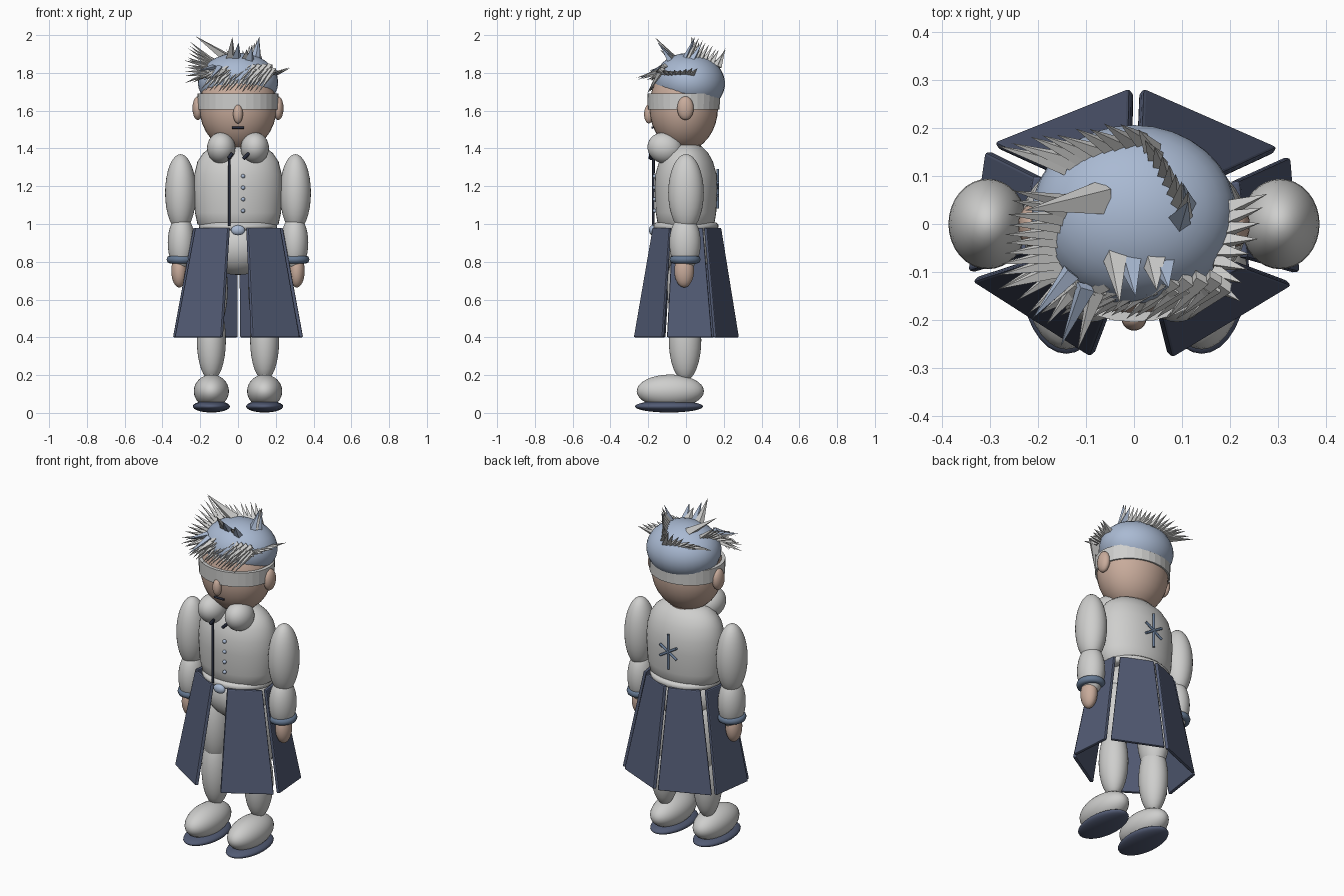
import bpy, bmesh, math, random
from mathutils import Vector

random.seed(4)


def material(name, rgb):
    m = bpy.data.materials.new(name)
    m.diffuse_color = (*rgb, 1)
    return m


CLOTH = material("pale grey", (0.62, 0.62, 0.61))
SKIN = material("skin", (0.58, 0.41, 0.33))
NAVY = material("navy", (0.085, 0.105, 0.175))
HAIR = material("ice blue", (0.40, 0.49, 0.65))
DARK = material("near black", (0.02, 0.025, 0.045))
STEEL = material("steel blue", (0.13, 0.19, 0.29))


def finish(bm, name, mat, angle=None):
    bmesh.ops.recalc_face_normals(bm, faces=bm.faces)
    me = bpy.data.meshes.new(name)
    bm.to_mesh(me)
    bm.free()
    ob = bpy.data.objects.new(name, me)
    bpy.context.collection.objects.link(ob)
    me.materials.append(mat)
    if angle:
        bpy.ops.object.select_all(action='DESELECT')
        ob.select_set(True)
        bpy.context.view_layer.objects.active = ob
        bpy.ops.object.shade_smooth_by_angle(angle=math.radians(angle))
    return ob


def ball(name, loc, radii, mat, tilt=0.0, seg=32):
    bm = bmesh.new()
    bmesh.ops.create_uvsphere(bm, u_segments=seg, v_segments=seg // 2, radius=1)
    for v in bm.verts:
        v.co = Vector(a * b for a, b in zip(v.co, radii))
    ob = finish(bm, name, mat, 60)
    ob.location = loc
    ob.rotation_euler.x = tilt
    return ob


def loft(name, rings, mat, loc=(0, 0, 0), seg=40, angle=60):
    """Stack of ellipses given as (z, radius x, radius y)."""
    bm = bmesh.new()
    loops = [[bm.verts.new((loc[0] + rx * math.cos(2 * math.pi * i / seg),
                            loc[1] + ry * math.sin(2 * math.pi * i / seg), loc[2] + z))
              for i in range(seg)] for z, rx, ry in rings]
    for a, b in zip(loops, loops[1:]):
        for i in range(seg):
            j = (i + 1) % seg
            bm.faces.new((a[i], a[j], b[j], b[i]))
    bm.faces.new(loops[0])
    bm.faces.new(loops[-1])
    return finish(bm, name, mat, angle)


def rod(name, a, b, r, mat):
    a, b = Vector(a), Vector(b)
    bm = bmesh.new()
    bmesh.ops.create_cone(bm, cap_ends=True, segments=10, radius1=r, radius2=r,
                          depth=(b - a).length)
    ob = finish(bm, name, mat, 40)
    ob.location = (a + b) / 2
    ob.rotation_euler = (b - a).to_track_quat('Z', 'Y').to_euler()
    return ob


# head, ears, nose, mouth
ball("head", (0, -0.012, 1.62), (0.205, 0.182, 0.235), SKIN)
ball("nose", (0, -0.197, 1.582), (0.026, 0.025, 0.05), SKIN, seg=20)
rod("mouth", (-0.032, -0.178, 1.51), (0.032, -0.178, 1.51), 0.006, DARK)
loft("neck", [(1.36, 0.09, 0.08), (1.46, 0.09, 0.08)], SKIN)
loft("headband", [(1.605, 0.213, 0.19), (1.69, 0.215, 0.192)], CLOTH,
     (0, -0.012, 0), seg=32, angle=None)
ball("hair_cap", (0, 0.02, 1.75), (0.213, 0.187, 0.155), HAIR, tilt=-0.12)

# torso, belt and pelvis
loft("torso", [(0.97, 0.15, 0.105), (0.98, 0.19, 0.135), (1.0, 0.215, 0.15),
               (1.06, 0.228, 0.16), (1.18, 0.236, 0.166), (1.26, 0.232, 0.163),
               (1.33, 0.215, 0.143), (1.375, 0.185, 0.118), (1.41, 0.14, 0.085),
               (1.425, 0.08, 0.05)], CLOTH)
loft("belt", [(0.965, 0.19, 0.155), (0.972, 0.205, 0.17), (0.995, 0.208, 0.172),
              (1.007, 0.195, 0.16)], CLOTH)
ball("buckle", (0, -0.176, 0.967), (0.037, 0.02, 0.027), HAIR, seg=20)
ball("pelvis", (0, 0, 0.88), (0.19, 0.14, 0.15), CLOTH)
for i in range(4):
    ball("button", (0.027, -0.166, 1.253 - 0.061 * i), (0.011, 0.011, 0.011), HAIR, seg=12)
rod("front_cord", (-0.046, -0.172, 1.35), (-0.046, -0.174, 0.99), 0.007, DARK)
rod("left_toggle", (-0.05, -0.19, 1.347), (-0.03, -0.185, 1.375), 0.009, DARK)
rod("right_toggle", (0.028, -0.185, 1.345), (0.058, -0.18, 1.375), 0.009, DARK)

# star-shaped emblem on the back
rod("emblem_bar", (0, 0.168, 1.082), (0, 0.168, 1.29), 0.007, STEEL)
for s in (-1, 1):
    rod("emblem_cross", (-0.055, 0.168, 1.185 - 0.034 * s),
        (0.055, 0.168, 1.185 + 0.034 * s), 0.007, STEEL)

# paired parts
for s, side in ((-1, "left"), (1, "right")):
    ball(side + "_ear", (s * 0.213, -0.003, 1.613), (0.028, 0.044, 0.063), SKIN, seg=20)
    ball(side + "_collar", (s * 0.089, -0.112, 1.402), (0.075, 0.093, 0.082), CLOTH, tilt=-0.3)
    ball(side + "_upper_arm", (s * 0.304, 0, 1.165), (0.082, 0.094, 0.205), CLOTH)
    ball(side + "_forearm", (s * 0.3, -0.005, 0.9), (0.072, 0.083, 0.15), CLOTH)
    loft(side + "_cuff", [(0.792, 0.06, 0.066), (0.797, 0.072, 0.077), (0.812, 0.077, 0.082),
                          (0.827, 0.072, 0.077), (0.832, 0.06, 0.066)], STEEL,
         (s * 0.301, -0.005, 0))
    ball(side + "_hand", (s * 0.311, -0.01, 0.752), (0.042, 0.052, 0.088), SKIN)
    ball(side + "_thigh", (s * 0.138, 0, 0.66), (0.084, 0.1, 0.24), CLOTH)
    ball(side + "_shin", (s * 0.141, -0.005, 0.385), (0.077, 0.086, 0.215), CLOTH)
    ball(side + "_shoe", (s * 0.141, -0.083, 0.115), (0.093, 0.178, 0.088), CLOTH)
    ball(side + "_sole", (s * 0.141, -0.09, 0.034), (0.098, 0.18, 0.032), NAVY)


# coat tails: waist corners then hem corners
def panel(name, t1, t2, b1, b2, thick=0.02):
    pts = [Vector((*t1, 0.98)), Vector((*t2, 0.98)), Vector((*b2, 0.4)), Vector((*b1, 0.4))]
    mid = sum(pts, Vector()) / 4
    inward = Vector((-mid.x, -mid.y, 0)).normalized() * thick
    bm = bmesh.new()
    outer = [bm.verts.new(p) for p in pts]
    inner = [bm.verts.new(p + inward) for p in pts]
    bm.faces.new(outer)
    bm.faces.new(inner[::-1])
    for i in range(4):
        j = (i + 1) % 4
        bm.faces.new((outer[i], inner[i], inner[j], outer[j]))
    ob = finish(bm, name, NAVY)
    bev = ob.modifiers.new("soft_edge", 'BEVEL')
    bev.width, bev.segments = 0.006, 2


panel("back_left_tail", (-0.18, 0.12), (-0.012, 0.188), (-0.29, 0.17), (-0.01, 0.282))
panel("back_right_tail", (0.016, 0.188), (0.19, 0.11), (0.02, 0.282), (0.298, 0.16))
panel("right_tail", (0.22, 0.09), (0.238, -0.07), (0.326, 0.138), (0.345, -0.1))
panel("front_right_tail", (0.226, -0.09), (0.055, -0.178), (0.328, -0.128), (0.08, -0.278))
panel("front_left_tail", (-0.055, -0.178), (-0.228, -0.085), (-0.092, -0.276), (-0.336, -0.12))
panel("left_tail", (-0.238, -0.065), (-0.21, 0.1), (-0.345, -0.098), (-0.31, 0.15))


# hair spikes: four-sided pyramids running along a row
def spikes(name, n, base0, base1, tip0, tip1, width, mat=CLOTH, jitter=0.008):
    bm = bmesh.new()
    for i in range(n):
        t = i / max(1, n - 1)
        base = Vector(base0).lerp(Vector(base1), t)
        tip = Vector(tip0).lerp(Vector(tip1), t)
        tip += Vector([random.uniform(-jitter, 0.3 * jitter) for _ in range(3)])
        q = (tip - base).to_track_quat('Z', 'Y')
        ring = [bm.verts.new(base + q @ Vector((width * math.cos(a), 0.7 * width * math.sin(a), 0)))
                for a in (k * math.pi / 2 + 0.4 for k in range(4))]
        top = bm.verts.new(tip)
        bm.faces.new(ring[::-1])
        for k in range(4):
            bm.faces.new((ring[k], ring[(k + 1) % 4], top))
    return finish(bm, name, mat)


spikes("back_left_spikes", 9, (-0.14, 0.12, 1.83), (0.02, 0.17, 1.83),
       (-0.28, 0.17, 1.87), (-0.03, 0.215, 1.93), 0.021)
spikes("crest_spikes", 8, (0.04, 0.15, 1.84), (0.1, 0.01, 1.87),
       (0.01, 0.2, 1.91), (0.12, 0.07, 1.99), 0.024)
spikes("crest_blue_spike", 2, (0.09, 0.0, 1.87), (0.105, 0.03, 1.865),
       (0.115, 0.05, 1.995), (0.1, 0.09, 1.96), 0.03, HAIR)
spikes("large_spike", 1, (-0.06, 0.055, 1.88), (0, 0, 0), (-0.22, 0.03, 2.0), (0, 0, 0), 0.04)
spikes("left_spikes", 10, (-0.12, 0.04, 1.85), (-0.15, -0.09, 1.8),
       (-0.25, 0.07, 1.97), (-0.28, -0.13, 1.79), 0.022)
spikes("front_left_spikes", 6, (-0.15, -0.07, 1.8), (-0.08, -0.14, 1.81),
       (-0.28, -0.13, 1.75), (-0.11, -0.255, 1.78), 0.021)
spikes("front_left_blue_spikes", 2, (-0.13, -0.1, 1.83), (-0.1, -0.13, 1.83),
       (-0.21, -0.19, 1.82), (-0.15, -0.25, 1.76), 0.022, HAIR)
spikes("fringe_spikes", 15, (-0.11, -0.13, 1.815), (0.19, -0.125, 1.82),
       (-0.19, -0.185, 1.71), (0.11, -0.2, 1.70), 0.022)
spikes("upper_fringe_spikes", 9, (-0.06, -0.12, 1.83), (0.17, -0.11, 1.84),
       (-0.14, -0.18, 1.77), (0.1, -0.19, 1.76), 0.021)
spikes("right_spikes", 8, (0.16, -0.12, 1.8), (0.19, 0.03, 1.79),
       (0.22, -0.155, 1.81), (0.285, 0.065, 1.83), 0.021)
spikes("tuft_spikes", 2, (-0.04, -0.06, 1.87), (0.04, -0.07, 1.87),
       (-0.03, -0.16, 1.995), (0.05, -0.14, 1.93), 0.03)
spikes("tuft_blue_spikes", 2, (-0.01, -0.07, 1.87), (0.06, -0.08, 1.86),
       (0.01, -0.15, 1.96), (0.075, -0.13, 1.94), 0.03, HAIR)
